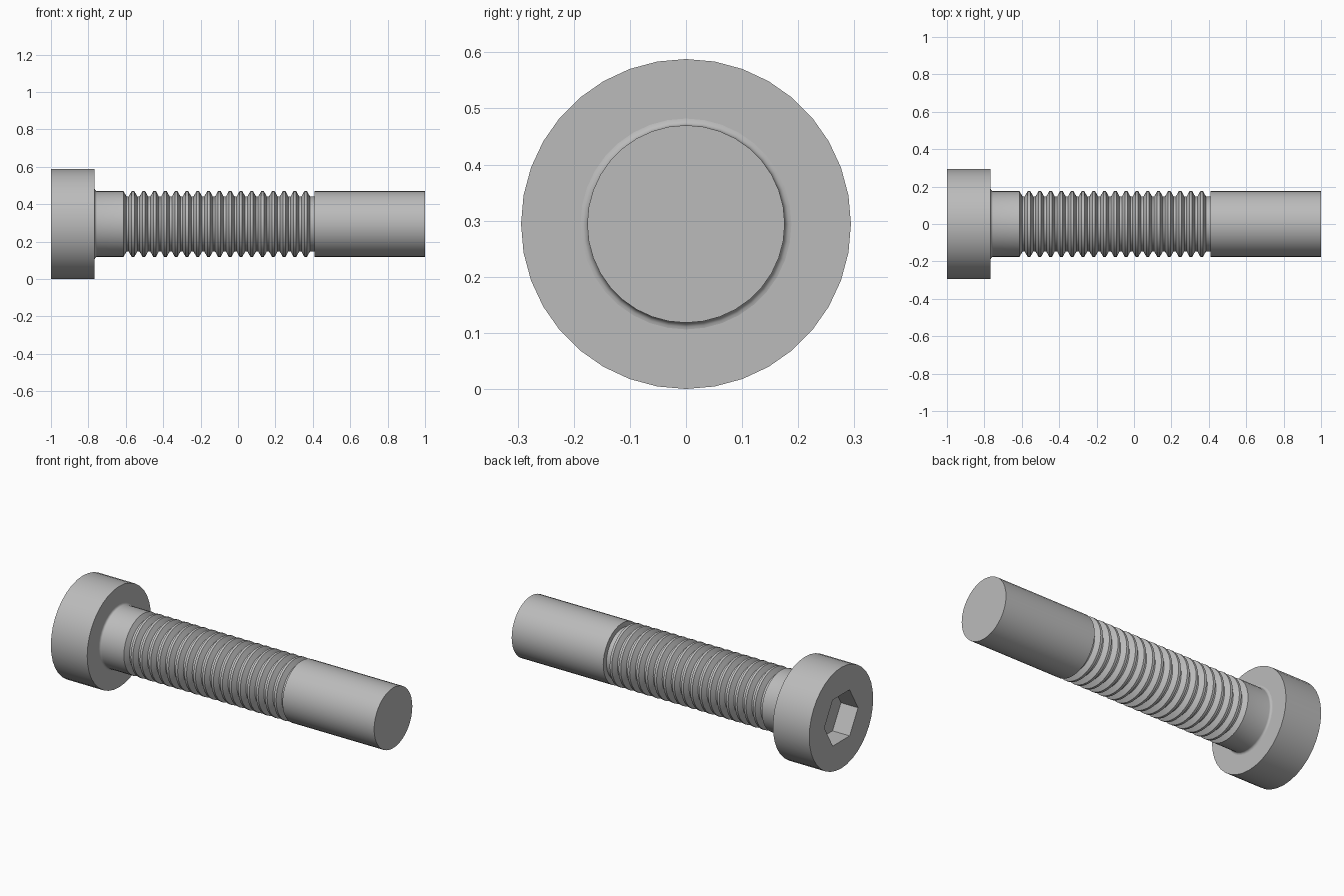
import bpy, bmesh
from math import cos, sin, tau, pi, radians

if "Cube" in bpy.data.objects:
    bpy.data.objects.remove(bpy.data.objects["Cube"], do_unlink=True)

HEAD_R, SHANK_R, ROOT_R = 0.294, 0.176, 0.147
SOCKET_R, SOCKET_DEPTH = 0.155, 0.11
HEAD_END, THREAD_START, THREAD_END = -0.766, -0.612, 0.41
SIDES = 36

steel = bpy.data.materials.new("steel_grey")
steel.use_nodes = True
steel.diffuse_color = (0.5, 0.5, 0.5, 1)
steel.node_tree.nodes["Principled BSDF"].inputs["Base Color"].default_value = (0.5, 0.5, 0.5, 1)


def ring(bm, x, radius, sides):
    """Closed loop of vertices around the bolt axis."""
    return [bm.verts.new((x, radius * cos(tau * i / sides),
                          HEAD_R + radius * sin(tau * i / sides)))
            for i in range(sides)]


def skin(bm, a, b):
    """Band of quads between two rings."""
    n = len(a)
    for i in range(n):
        j = (i + 1) % n
        bm.faces.new((a[i], a[j], b[j], b[i]))


def lathe(bm, profile):
    """Sweep (x, radius) points around the axis and return the rings."""
    rings = [ring(bm, x, r, SIDES) for x, r in profile]
    for a, b in zip(rings, rings[1:]):
        skin(bm, a, b)
    return rings


def finish(bm, name):
    bm.normal_update()
    mesh = bpy.data.meshes.new(name)
    bm.to_mesh(mesh)
    bm.free()
    mesh.materials.append(steel)
    mesh.shade_smooth()
    mesh.set_sharp_from_angle(angle=radians(30))
    obj = bpy.data.objects.new(name, mesh)
    bpy.context.collection.objects.link(obj)
    return obj


# Head: cylinder with a hexagonal socket sunk into its outer face
bm = bmesh.new()
front, back = lathe(bm, [(-1, HEAD_R), (HEAD_END, HEAD_R)])
bm.faces.new(back)
mouth = ring(bm, -1, SOCKET_R, 6)
floor = ring(bm, -1 + SOCKET_DEPTH, SOCKET_R, 6)
skin(bm, mouth, floor)
bm.faces.new(floor)
rim = [bm.edges.get((loop[i - 1], loop[i])) for loop in (front, mouth) for i in range(len(loop))]
bmesh.ops.triangle_fill(bm, edges=rim, use_beauty=True, normal=(-1, 0, 0))
bmesh.ops.recalc_face_normals(bm, faces=bm.faces)
finish(bm, "head")

# Plain neck with a small fillet under the head
FILLET = 0.012
bm = bmesh.new()
curve = [(HEAD_END + FILLET * (1 - cos(t * pi / 8)), SHANK_R + FILLET * (1 - sin(t * pi / 8)))
         for t in range(5)]
lathe(bm, curve + [(THREAD_START, SHANK_R)])
bmesh.ops.reverse_faces(bm, faces=bm.faces)
finish(bm, "neck")

# Threaded section: evenly spaced grooves with narrow flat crests and roots
PITCH, CREST, ROOT = 0.0577, 0.014, 0.012
SLOPE = (PITCH - CREST - ROOT) / 2
profile = []
for i in range(18):
    x = THREAD_START + i * PITCH
    profile += [(x, SHANK_R), (x + SLOPE, ROOT_R), (x + SLOPE + ROOT, ROOT_R)]
    if i < 17:
        profile.append((x + PITCH - CREST, SHANK_R))
profile[-1] = (THREAD_END, ROOT_R)
bm = bmesh.new()
lathe(bm, profile)
bmesh.ops.reverse_faces(bm, faces=bm.faces)
finish(bm, "thread")

# Smooth pilot end with a square shoulder behind the thread
bm = bmesh.new()
rings = lathe(bm, [(THREAD_END, ROOT_R), (THREAD_END, SHANK_R), (1, SHANK_R)])
bmesh.ops.reverse_faces(bm, faces=bm.faces)
bm.faces.new(rings[-1])
finish(bm, "pilot_end")
